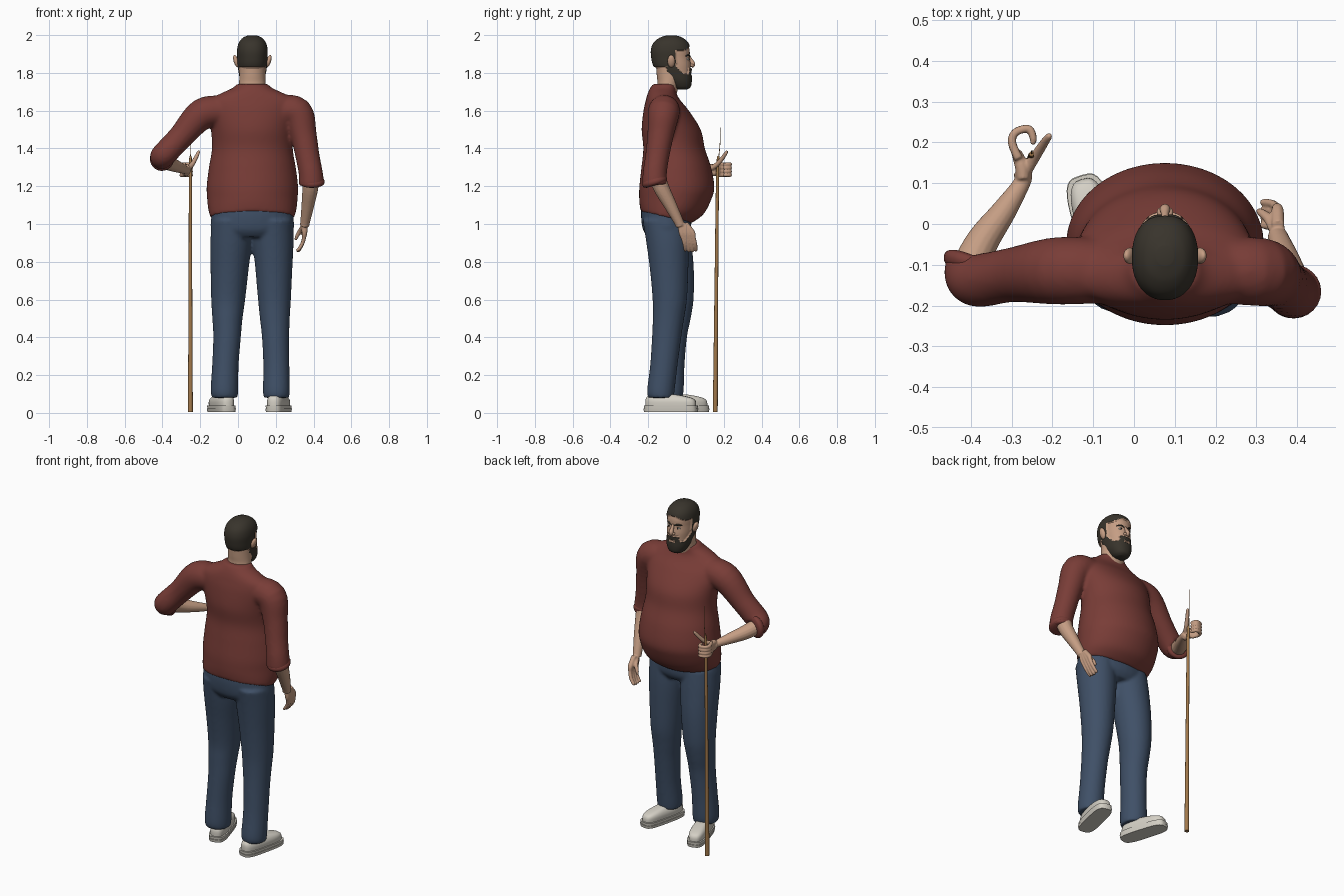
import bpy, bmesh, math
from mathutils import Vector, Matrix

CX = 0.076  # centre line of the body


def material(name, rgb):
    m = bpy.data.materials.new(name)
    m.diffuse_color = (*rgb, 1)
    return m


RED = material("red_knit", (0.19, 0.046, 0.038))
BLUE = material("blue_denim", (0.05, 0.08, 0.135))
SKIN = material("skin", (0.56, 0.34, 0.23))
HAIR = material("dark_hair", (0.04, 0.034, 0.025))
WHITE = material("off_white", (0.66, 0.63, 0.56))
WOOD = material("wood", (0.36, 0.19, 0.07))
BLACK = material("eye_dark", (0.015, 0.012, 0.01))


def smooth_path(rows, steps):
    """Catmull-Rom through rows of numbers."""
    out, n = [], len(rows)
    for i in range(n - 1):
        a, b, c, d = (rows[min(max(i + k, 0), n - 1)] for k in (-1, 0, 1, 2))
        for s in range(steps):
            t = s / steps
            out.append([0.5 * (2 * q + (r - p) * t + (2 * p - 5 * q + 4 * r - w) * t * t
                               + (3 * q - p - 3 * r + w) * t ** 3) for p, q, r, w in zip(a, b, c, d)])
    return out + [list(rows[-1])]


def skin_rings(bm, rings):
    """Join rings of points into a closed tube."""
    vs = [[bm.verts.new(p) for p in ring] for ring in rings]
    n = len(vs[0])
    for a, b in zip(vs, vs[1:]):
        for i in range(n):
            bm.faces.new((a[i], a[(i + 1) % n], b[(i + 1) % n], b[i]))
    bm.faces.new(vs[0][::-1])
    bm.faces.new(vs[-1])


def loft(bm, rows, steps=5, n=32, power=2.0, mat=None):
    """Stack of level rings; row = z, centre x, half width, back y, front y, tilt."""
    rings = []
    for z, cx, hw, yb, yf, tilt in smooth_path([(*r, 0)[:6] for r in rows], steps):
        ring = []
        for i in range(n):
            a = 2 * math.pi * i / n
            c, s = math.cos(a), math.sin(a)
            x = cx + hw * math.copysign(abs(c) ** (2 / power), c)
            dy = (yf - yb) / 2 * math.copysign(abs(s) ** (2 / power), s)
            p = Vector((x, (yb + yf) / 2 + dy, z + tilt * dy))
            ring.append(mat @ p if mat else p)
        rings.append(ring)
    skin_rings(bm, rings)


def tube(bm, rows, steps=5, n=16):
    """Round limb along a path; row = x, y, z, radius."""
    path = smooth_path(rows, steps)
    pts = [Vector(p[:3]) for p in path]
    rings, side = [], None
    for i, p in enumerate(pts):
        t = (pts[min(i + 1, len(pts) - 1)] - pts[max(i - 1, 0)]).normalized()
        side = t.orthogonal() if side is None else side - t * side.dot(t)
        side.normalize()
        up = t.cross(side)
        rings.append([p + path[i][3] * (side * math.cos(2 * math.pi * k / n) + up * math.sin(2 * math.pi * k / n))
                      for k in range(n)])
    skin_rings(bm, rings)


def ball(bm, loc, size, rot=0.0):
    bmesh.ops.create_uvsphere(bm, u_segments=20, v_segments=12, radius=1,
                              matrix=Matrix.Translation(loc) @ Matrix.Rotation(rot, 4, 'Y') @ Matrix.Diagonal((*size, 1)))


def finish(name, bm, mats, voxel=None, blend=4):
    bmesh.ops.recalc_face_normals(bm, faces=bm.faces)
    me = bpy.data.meshes.new(name)
    bm.to_mesh(me)
    bm.free()
    for m in mats:
        me.materials.append(m)
    ob = bpy.data.objects.new(name, me)
    bpy.context.collection.objects.link(ob)
    if voxel:  # fuse overlapping parts into one soft surface
        r = ob.modifiers.new("fuse", 'REMESH')
        r.mode, r.voxel_size, r.use_smooth_shade = 'VOXEL', voxel, True
        s = ob.modifiers.new("soften", 'SMOOTH')
        s.factor, s.iterations = 0.5, blend
    else:
        bpy.ops.object.select_all(action='DESELECT')
        bpy.context.view_layer.objects.active = ob
        ob.select_set(True)
        bpy.ops.object.shade_smooth_by_angle(angle=math.radians(45))
    return ob


# sweater: torso with round belly, plus two sleeves
bm = bmesh.new()
loft(bm, [(1.035, CX, .222, -.24, .03, -.22), (1.08, CX, .234, -.246, .095, -.15), (1.14, CX, .24, -.248, .138),
          (1.2, CX, .242, -.247, .15), (1.3, CX, .23, -.236, .133), (1.4, CX, .214, -.226, .1),
          (1.5, CX, .22, -.235, .078), (1.6, CX, .24, -.225, .015), (1.655, CX, .23, -.213, -.03),
          (1.69, CX, .17, -.203, -.05), (1.72, CX, .105, -.19, -.05), (1.742, CX, .082, -.175, -.045)], n=48)
tube(bm, [(-.08, -.115, 1.6, .08), (-.19, -.115, 1.582, .083), (-.3, -.125, 1.465, .067),
          (-.38, -.138, 1.38, .066), (-.402, -.122, 1.357, .064), (-.396, -.09, 1.348, .062)], n=24)
tube(bm, [(.22, -.115, 1.6, .08), (.312, -.118, 1.588, .084), (.347, -.135, 1.47, .07), (.368, -.152, 1.36, .064),
          (.385, -.165, 1.27, .064), (.39, -.165, 1.205, .068)], n=24)
finish("sweater", bm, [RED], .009, 8)

# rolled sleeve cuffs
for name, a, d in (("left_cuff", (-.402, -.1, 1.349), (.35, .93, -.1)), ("right_cuff", (.391, -.166, 1.225), (.0, .3, -1))):
    bm = bmesh.new()
    a, d = Vector(a), Vector(d).normalized()
    tube(bm, [(*(a + d * t), r) for t, r in ((-.02, .055), (-.013, .063), (0, .068), (.013, .064), (.02, .05))], 4, 24)
    finish(name, bm, [RED])

# trousers: hips and two legs
bm = bmesh.new()
loft(bm, [(1.1, CX, .215, -.235, .04), (1.04, CX, .218, -.238, .03), (.97, CX, .218, -.228, .025), (.93, CX, .17, -.2, .0)])
loft(bm, [(1.02, -.035, .105, -.22, .015), (.9, -.037, .109, -.2, .03), (.75, -.045, .1, -.172, .042),
          (.6, -.052, .09, -.15, .04), (.5, -.056, .08, -.15, .025), (.4, -.058, .073, -.153, .005),
          (.25, -.067, .07, -.16, -.008), (.12, -.072, .073, -.168, -.012), (.08, -.07, .068, -.16, -.02)])
loft(bm, [(1.02, .187, .105, -.23, .01), (.9, .187, .107, -.21, .015), (.75, .19, .097, -.19, .012),
          (.6, .193, .087, -.177, .005), (.5, .195, .079, -.176, -.01), (.4, .199, .072, -.18, -.025),
          (.25, .203, .069, -.19, -.045), (.12, .203, .071, -.206, -.06), (.08, .203, .067, -.2, -.065)])
finish("trousers", bm, [BLUE], .009, 5)

# shoes: flat sole and rounded upper, toes turned out
for side, x, y, turn in (("left", -.088, -.02, 17), ("right", .215, -.08, -13)):
    M = Matrix.Translation((x, y, 0)) @ Matrix.Rotation(math.radians(turn), 4, 'Z')
    bm = bmesh.new()
    loft(bm, [(.005, 0, .05, -.143, .143), (.022, 0, .053, -.146, .146)], 1, 32, 3.6, M)
    loft(bm, [(.022, 0, .05, -.142, .142), (.038, 0, .052, -.144, .144)], 1, 32, 3.6, M)
    finish(side + "_sole", bm, [WHITE])
    bm = bmesh.new()
    loft(bm, [(.036, 0, .046, -.137, .136), (.06, 0, .047, -.137, .134), (.076, 0, .043, -.134, .12),
              (.088, 0, .036, -.125, .08), (.098, 0, .028, -.11, .02)], 4, 32, 3, M)
    finish(side + "_shoe", bm, [WHITE])

# left forearm with a gripping hand and raised thumb
bm = bmesh.new()
tube(bm, [(-.405, -.11, 1.347, .045), (-.37, -.04, 1.325, .04), (-.32, .03, 1.303, .031),
          (-.275, .1, 1.285, .021), (-.272, .125, 1.285, .024)])
for z in (1.3, 1.285, 1.27):
    tube(bm, [(-.272, .11, z, .016), (-.275, .14, z, .017), (-.288, .175, z, .013)])
for k in range(4):
    z = 1.316 - .019 * k
    tube(bm, [(-.283, .16, z, .011), (-.299, .2, z, .0105), (-.29, .225, z, .01),
              (-.258, .233, z, .01), (-.247, .21, z, .009), (-.249, .195, z, .006)])
tube(bm, [(-.268, .125, 1.29, .015), (-.245, .16, 1.312, .013), (-.226, .19, 1.345, .0115),
          (-.21, .213, 1.378, .009), (-.206, .218, 1.388, .005)])
finish("left_forearm_hand", bm, [SKIN], .004, 2)

# right forearm with a hanging hand
bm = bmesh.new()
tube(bm, [(.388, -.155, 1.26, .045), (.383, -.13, 1.19, .042), (.37, -.083, 1.1, .034),
          (.356, -.04, 1.015, .026), (.352, -.03, .99, .025)])
for k in range(4):
    y = -.034 + .019 * k
    tube(bm, [(.353, -.028 + .008 * k, 1.0, .016), (.352, y + .01, .955, .015), (.349, y + .018, .925, .011),
              (.34, y + .026, .895, .01), (.322, y + .03, .867 - .006 * (k in (1, 2)), .009),
              (.31, y + .03, .858, .006)])
tube(bm, [(.348, -.02, .99, .015), (.33, .012, .965, .012), (.312, .028, .935, .01), (.305, .032, .915, .006)])
finish("right_forearm_hand", bm, [SKIN], .004, 2)

# walking cane with a thin wire tip above the grip
bm = bmesh.new()
tube(bm, [(-.252, .155, .005, .013), (-.252, .16, .6, .01), (-.252, .167, 1.25, .008), (-.251, .172, 1.36, .006)], 6)
tube(bm, [(-.251, .172, 1.35, .0025), (-.25, .18, 1.42, .0015), (-.25, .18, 1.54, .001)], 2, 6)
finish("cane", bm, [WOOD])

# neck
bm = bmesh.new()
loft(bm, [(1.69, CX, .074, -.17, -.05), (1.74, CX, .07, -.152, -.035), (1.79, CX, .069, -.155, -.02), (1.86, CX, .068, -.16, -.03)])
finish("neck", bm, [SKIN])

# head, with hair and beard raised from the same surface
bm = bmesh.new()
loft(bm, [(1.718, CX, .028, -.045, .005), (1.73, CX, .043, -.07, .02), (1.76, CX, .058, -.1, .025),
          (1.8, CX, .066, -.14, .024), (1.84, CX, .072, -.168, .025), (1.88, CX, .074, -.178, .02),
          (1.92, CX, .075, -.18, .019), (1.955, CX, .067, -.168, .008), (1.98, CX, .048, -.138, -.02),
          (1.993, CX, .02, -.1, -.055)], 9, 96, 2.2)
bm.normal_update()


def hairy(p):
    dx = abs(p.x - CX)
    if p.y < -.1:
        line = 1.835 + .25 * max(0, -.13 - p.y) * 0.3
    elif p.y < -.055:
        line = 1.74
    else:
        line = 1.93 + .012 * math.cos(dx * 40)
    cheek = 1.79 + max(0, -.01 - p.y) * 1.0
    moustache = p.y > 0 and dx < .035 and 1.806 < p.z < 1.822
    lips = p.y > 0 and dx < .018 and 1.787 < p.z < 1.8
    beard = p.y > -.09 and p.z < cheek + (.016 if p.y > 0 and dx < .04 else 0)
    return p.z > line or moustache or (beard and not lips)


for f in bm.faces:
    f.material_index = int(hairy(f.calc_center_median()))
raised = [(v, v.normal.copy()) for v in bm.verts if any(f.material_index for f in v.link_faces)]
for v, nrm in raised:
    v.co += nrm * .006
finish("head", bm, [SKIN, HAIR])

# nose
bm = bmesh.new()
tube(bm, [(CX, .012, 1.893, .007), (CX, .026, 1.868, .0095), (CX, .036, 1.847, .013), (CX, .028, 1.833, .01)])
for s in (-1, 1):
    ball(bm, (CX + s * .012, .028, 1.84), (.008, .012, .008))
finish("nose", bm, [SKIN])

# ears, eyes and brows, mirrored across the face
for side, s in (("left", -1), ("right", 1)):
    bm = bmesh.new()
    ball(bm, (CX + s * .086, -.078, 1.862), (.013, .02, .034), s * .3)
    finish(side + "_ear", bm, [SKIN])
    bm = bmesh.new()
    ball(bm, (CX + s * .03, .0085, 1.873), (.014, .008, .0065))
    finish(side + "_eye", bm, [WHITE])
    bm = bmesh.new()
    ball(bm, (CX + s * .03, .0135, 1.873), (.006, .005, .006))
    finish(side + "_iris", bm, [BLACK])
    bm = bmesh.new()
    tube(bm, [(CX + s * .01, .019, 1.886, .004), (CX + s * .03, .015, 1.894, .005), (CX + s * .05, -.002, 1.89, .003)], 4, 8)
    finish(side + "_brow", bm, [HAIR])
